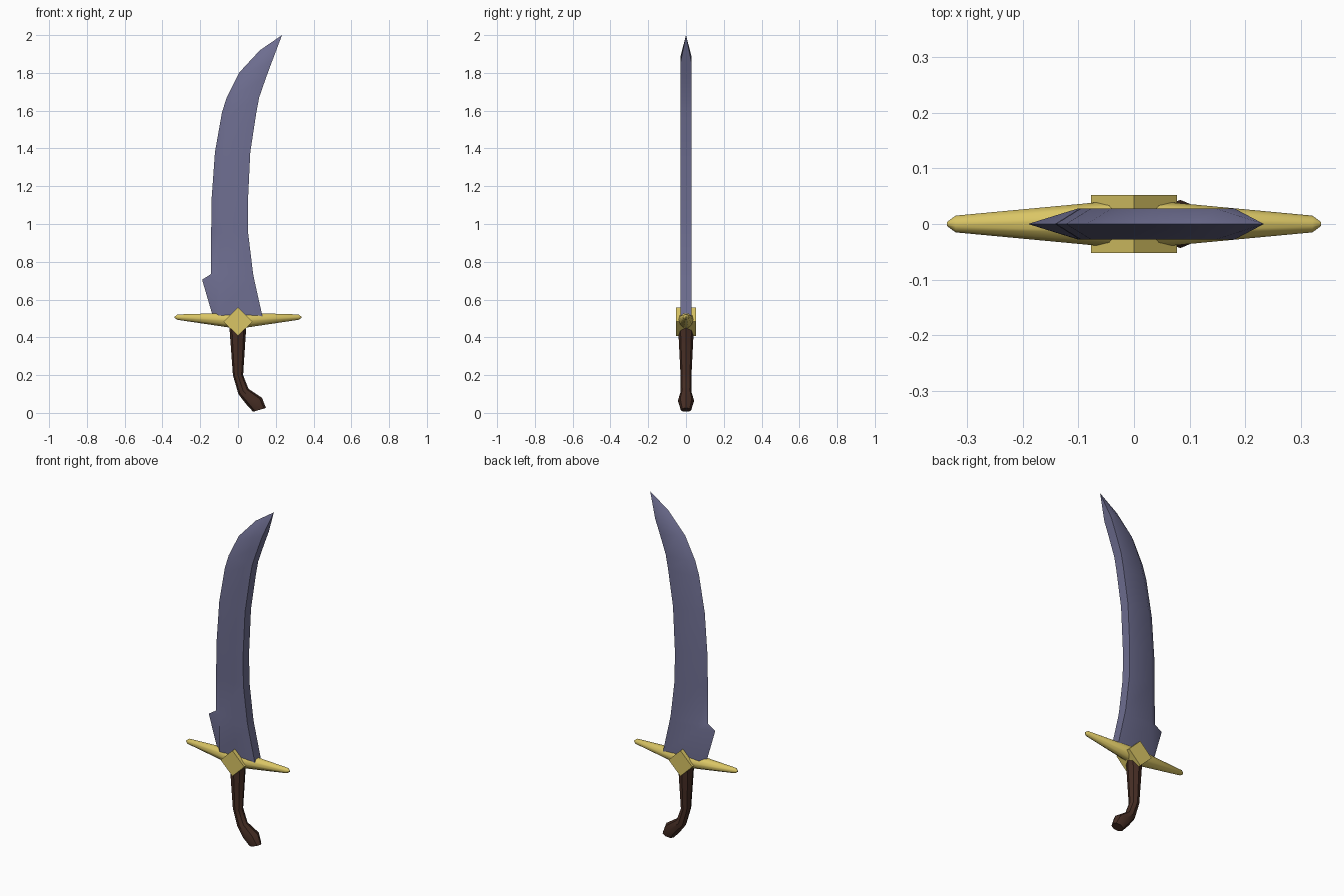
import bpy, bmesh, math

if "Cube" in bpy.data.objects:
    bpy.data.objects.remove(bpy.data.objects["Cube"])


def material(name, rgb):
    m = bpy.data.materials.new(name)
    m.diffuse_color = (*rgb, 1)
    m.use_nodes = True
    m.node_tree.nodes["Principled BSDF"].inputs["Base Color"].default_value = m.diffuse_color
    return m


steel = material("blue_steel", (0.155, 0.155, 0.28))
gold = material("gold", (0.70, 0.56, 0.13))
leather = material("dark_brown", (0.062, 0.027, 0.018))


def loft(name, rings, mat, angle):
    """Skin a list of closed rings with equal point counts; cap both ends."""
    bm = bmesh.new()
    rows = [[bm.verts.new(p) for p in ring] for ring in rings]
    for a, b in zip(rows, rows[1:]):
        for i in range(len(a)):
            j = (i + 1) % len(a)
            bm.faces.new((a[i], a[j], b[j], b[i]))
    bm.faces.new(rows[0])
    bm.faces.new(rows[-1])
    bmesh.ops.remove_doubles(bm, verts=bm.verts, dist=0.0002)
    bmesh.ops.recalc_face_normals(bm, faces=bm.faces)
    me = bpy.data.meshes.new(name)
    bm.to_mesh(me)
    bm.free()
    ob = bpy.data.objects.new(name, me)
    bpy.context.collection.objects.link(ob)
    me.materials.append(mat)
    bpy.ops.object.select_all(action='DESELECT')
    ob.select_set(True)
    bpy.context.view_layer.objects.active = ob
    if angle:
        bpy.ops.object.shade_smooth_by_angle(angle=math.radians(angle))
    return ob


# Blade: cutting edge (x, z), bevel width, spine (x, z)
T = 0.028
stations = [
    (-0.130, 0.500, 0.030, 0.132, 0.500),
    (-0.190, 0.705, 0.090, 0.086, 0.705),
    (-0.143, 0.735, 0.045, 0.080, 0.735),
    (-0.142, 0.950, 0.045, 0.054, 0.950),
    (-0.140, 1.130, 0.045, 0.053, 1.130),
    (-0.122, 1.380, 0.045, 0.065, 1.380),
    (-0.085, 1.590, 0.045, 0.097, 1.590),
    (-0.060, 1.670, 0.040, 0.112, 1.670),
    (0.005, 1.800, 0.035, 0.152, 1.785),
    (0.116, 1.920, 0.030, 0.180, 1.860),
]
rings = []
for ex, ez, w, sx, sz in stations:
    f = w / (sx - ex)
    rx, rz = ex + w, ez + f * (sz - ez)
    rings.append([(ex, 0, ez), (rx, -T, rz), (sx, -T, sz), (sx, T, sz), (rx, T, rz)])
rings.append([(0.233, 0, 2.0)] * 5)
loft("blade", rings, steel, 42)


# Guard arms: tapered round bars, mirrored left and right
def round_ring(x, z, r, n=10):
    return [(x, r * math.cos(2 * math.pi * i / n), z + r * math.sin(2 * math.pi * i / n))
            for i in range(n)]


for side, label in ((1, "right"), (-1, "left")):
    arm = [round_ring(side * x, z, r) for x, z, r in
           ((0, 0.488, 0.045), (0.320, 0.507, 0.015), (0.335, 0.506, 0.004))]
    loft("guard_arm_" + label, arm, gold, 40)

# Diamond block in the middle of the guard
diamond = [[(0.077, y, 0.483), (0, y, 0.558), (-0.077, y, 0.483), (0, y, 0.408)]
           for y in (-0.052, 0.052)]
loft("guard_diamond", diamond, gold, 0)

# Grip: left and right outline points with half depth, hooked pommel at the end
grip = [
    (-0.046, 0.460, 0.044, 0.460, 0.042),
    (-0.027, 0.200, 0.027, 0.200, 0.029),
    (0.002, 0.100, 0.056, 0.127, 0.028),
    (0.040, 0.050, 0.127, 0.080, 0.043),
    (0.080, 0.006, 0.148, 0.026, 0.028),
]
rings = []
for lx, lz, rx, rz, d in grip:
    ring = []
    for i in range(8):
        a = 2 * math.pi * i / 8
        c = 0.5 + 0.5 * math.cos(a)
        ring.append((lx + c * (rx - lx), d * math.sin(a), lz + c * (rz - lz)))
    rings.append(ring)
loft("grip", rings, leather, 40)
